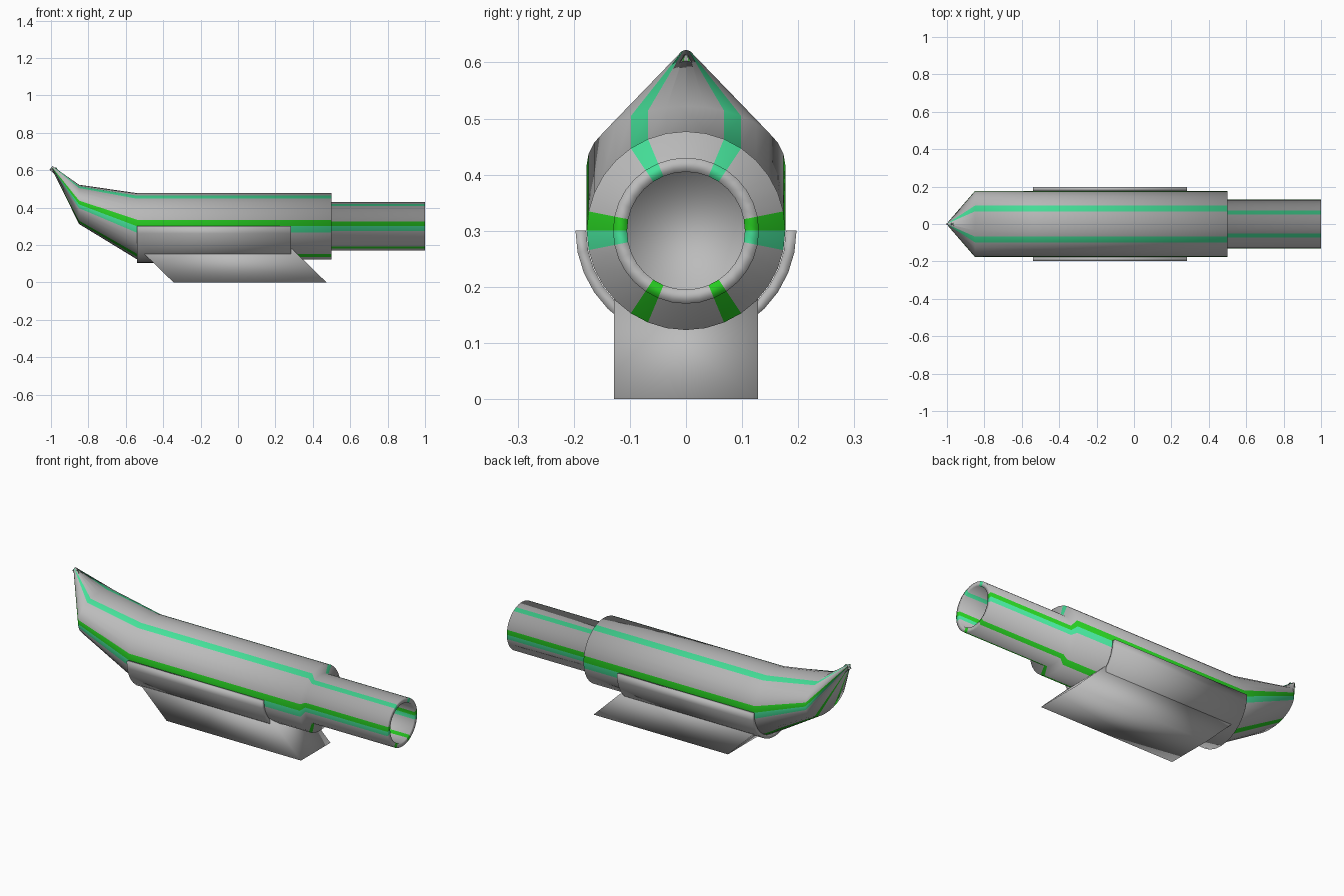
import bpy, bmesh, math

if "Cube" in bpy.data.objects:
    bpy.data.objects.remove(bpy.data.objects["Cube"])

SEG = 32


def material(name, col):
    m = bpy.data.materials.new(name)
    m.diffuse_color = (*col, 1)
    m.use_nodes = True
    m.node_tree.nodes["Principled BSDF"].inputs["Base Color"].default_value = m.diffuse_color
    return m


grey = material("body_grey", (.5, .5, .5))
green = material("green", (.02, .6, .015))
teal = material("teal", (.06, .75, .32))


def make_object(name, bm, mats, recalc=True):
    if recalc:
        bmesh.ops.recalc_face_normals(bm, faces=bm.faces[:])
    for f in bm.faces:
        f.smooth = True
    me = bpy.data.meshes.new(name)
    bm.to_mesh(me)
    bm.free()
    for m in mats:
        me.materials.append(m)
    ob = bpy.data.objects.new(name, me)
    bpy.context.collection.objects.link(ob)
    return ob


def ring(bm, x, zc, ry, rz):
    return [bm.verts.new((x, ry * math.cos(a), zc + rz * math.sin(a)))
            for a in (2 * math.pi * i / SEG for i in range(SEG))]


# Barrel: elliptical rings along x (x, centre z, half width, half height)
rings = [(1.0, .30, .13, .13), (.5, .30, .13, .13), (.5, .30, .177, .177),
         (-.54, .30, .177, .177), (-.85, .417, .177, .105), (-.993, .612, .012, .010)]
# Stripes: face index around the ring -> material slot
stripes = {0: 1, 15: 1, 21: 1, 26: 1, 5: 2, 10: 2, 16: 2, 31: 2}
bm = bmesh.new()
loops = [ring(bm, *r) for r in rings]
for a, b in zip(loops, loops[1:]):
    for i in range(SEG):
        j = (i + 1) % SEG
        f = bm.faces.new((b[i], b[j], a[j], a[i]))
        f.material_index = stripes.get(i, 0)
barrel = make_object("barrel", bm, (grey, green, teal), recalc=False)
wall = barrel.modifiers.new("wall", 'SOLIDIFY')
wall.thickness = .025
wall.offset = -1

# Plug closing the bore
bm = bmesh.new()
front = ring(bm, .50, .30, .109, .109)
back = ring(bm, .46, .30, .109, .109)
bm.faces.new(back)
for i in range(SEG):
    j = (i + 1) % SEG
    bm.faces.new((front[i], front[j], back[j], back[i]))
make_object("bore_plug", bm, (grey,), recalc=False)

# Half-round cradle under the barrel
bm = bmesh.new()
n = SEG // 2
outline = [(r * math.cos(a), .3 + r * math.sin(a))
           for r, order in ((.197, range(n + 1)), (.178, range(n, -1, -1)))
           for a in (math.pi + math.pi * i / n for i in order)]
ends = [[bm.verts.new((x, y, z)) for y, z in outline] for x in (-.54, .283)]
count = len(outline)
for i in range(count):
    j = (i + 1) % count
    bm.faces.new((ends[0][i], ends[0][j], ends[1][j], ends[1][i]))
for e in ends:
    for i in range(n):
        bm.faces.new((e[i], e[i + 1], e[count - 2 - i], e[count - 1 - i]))
make_object("cradle", bm, (grey,))

# Slanted foot block
bm = bmesh.new()
bmesh.ops.create_cube(bm, size=1)
for v in bm.verts:
    top = v.co.z > 0
    v.co.x = v.co.x * .818 + (-.128 if top else .064)
    v.co.y *= .256
    v.co.z = .187 if top else 0
make_object("foot", bm, (grey,))
